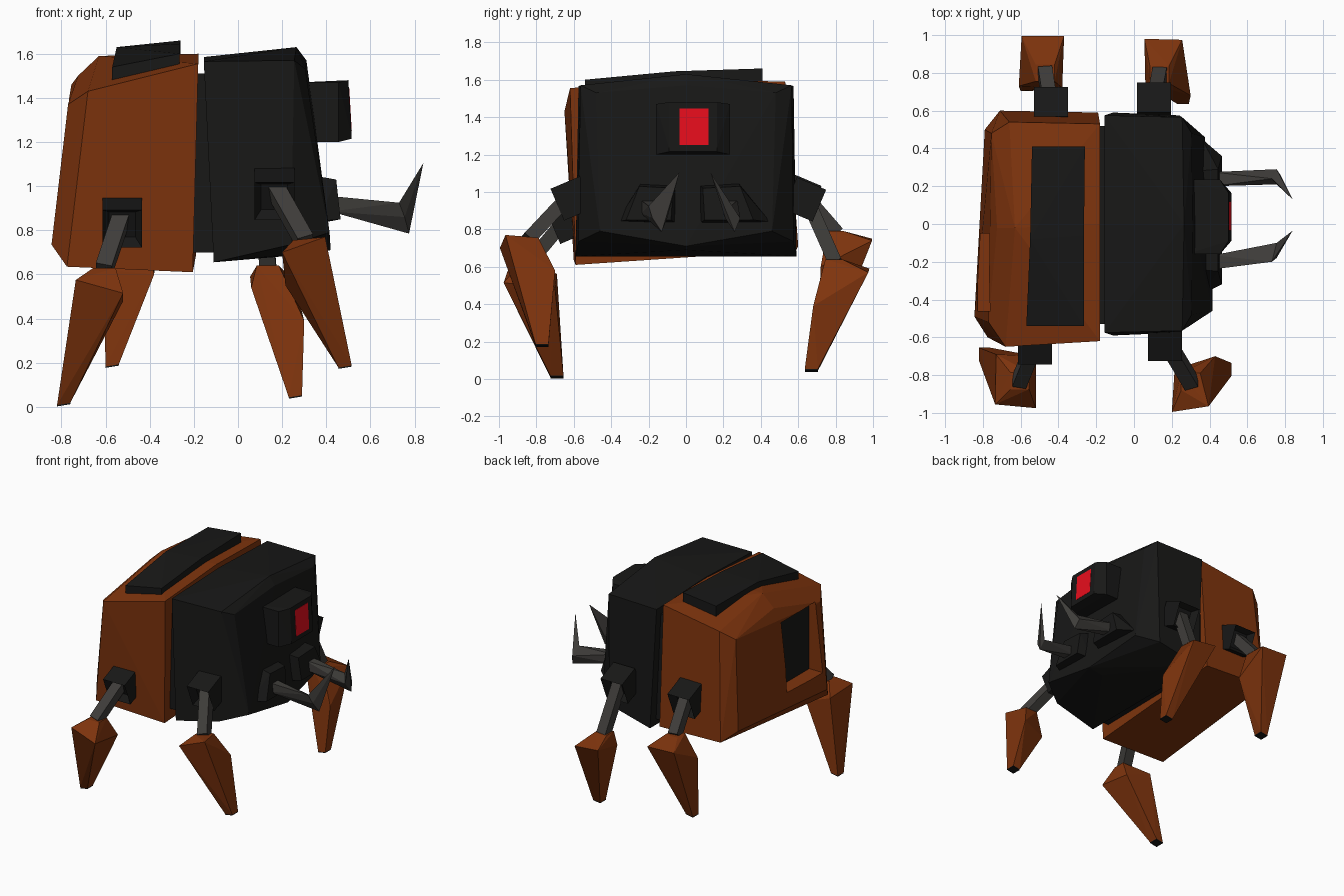
import bpy, bmesh
from mathutils import Vector, Matrix

if "Cube" in bpy.data.objects:
    bpy.data.objects.remove(bpy.data.objects["Cube"])


def mat(name, col):
    m = bpy.data.materials.new(name)
    m.diffuse_color = (*col, 1)
    m.use_nodes = True
    m.node_tree.nodes["Principled BSDF"].inputs["Base Color"].default_value = m.diffuse_color
    return m


ORANGE = mat("orange", (0.21, 0.034, 0.004))
BLACK = mat("black", (0.009, 0.009, 0.0085))
METAL = mat("metal", (0.05, 0.047, 0.043))
RED = mat("red", (0.8, 0.004, 0.012))


def obj(name, bm, m):
    bmesh.ops.recalc_face_normals(bm, faces=bm.faces)
    me = bpy.data.meshes.new(name)
    bm.to_mesh(me)
    bm.free()
    me.materials.append(m)
    o = bpy.data.objects.new(name, me)
    bpy.context.collection.objects.link(o)
    return o


def hulls(name, m, *groups):
    """One object made of a convex faceted block per point group."""
    bm = bmesh.new()
    for pts in groups:
        vs = [bm.verts.new(p) for p in pts]
        r = bmesh.ops.convex_hull(bm, input=vs)
        junk = {v for v in r["geom_interior"] + r["geom_unused"]
                if isinstance(v, bmesh.types.BMVert)}
        bmesh.ops.delete(bm, geom=list(junk), context="VERTS")
    bmesh.ops.dissolve_limit(bm, angle_limit=0.03, verts=bm.verts, edges=bm.edges)
    return obj(name, bm, m)


def rect(x, y0, y1, z0, z1):
    return [(x, y, z) for y in (y0, y1) for z in (z0, z1)]


def block(x0, x1, *r):
    return rect(x0, *r) + rect(x1, *r)


def bar(a, b, w):
    """Corner points of a square bar from a to b."""
    a, b = Vector(a), Vector(b)
    d = (b - a).normalized()
    s = Vector((1, 0, 0))
    s = (s - d * s.dot(d)).normalized()
    t = d.cross(s)
    return [p + (s * i + t * j) * w / 2 for p in (a, b) for i in (-1, 1) for j in (-1, 1)]


def socket(name, c, side):
    """Leg socket: block tilted outward and down, hollowed on its outer end."""
    d = Vector((0, side * 0.92, -0.39))
    up = Vector((0, side * 0.39, 0.92))
    rot = Matrix((Vector((1, 0, 0)), up, d)).transposed().to_4x4()
    bm = bmesh.new()
    bmesh.ops.create_cube(bm, size=1, matrix=Matrix.Translation(c) @ rot
                          @ Matrix.Diagonal((0.18, 0.185, 0.17, 1)))
    bm.normal_update()
    f = max(bm.faces, key=lambda f: f.calc_center_median().dot(d))
    bmesh.ops.inset_region(bm, faces=[f], thickness=0.03, use_even_offset=True)
    bmesh.ops.translate(bm, verts=f.verts, vec=-d * 0.05)
    obj(name, bm, BLACK)


# rear body: front ring, widest rear ring, inset rear cap
rear = hulls("rear_body", ORANGE, [
    (-.18, -.62, 1.555), (-.18, 0, 1.6), (-.18, .53, 1.59), (-.19, .59, .69), (-.205, -.59, .61),
    (-.68, -.65, 1.43), (-.63, -.02, 1.59), (-.66, .54, 1.52), (-.71, .6, .71), (-.775, -.6, .635),
    (-.77, -.52, 1.37), (-.725, -.02, 1.5), (-.755, .48, 1.46), (-.79, .5, .78), (-.845, -.49, .735)])

# recessed rear hatch
cut = hulls("hatch_cutter", ORANGE, block(-.95, -.7, -.46, -.05, .87, 1.39))
cut.hide_render = True
cut.hide_viewport = True
cut.display_type = "WIRE"
mod = rear.modifiers.new("hatch", "BOOLEAN")
mod.operation = "DIFFERENCE"
mod.solver = "EXACT"
mod.object = cut
hulls("hatch_panel", BLACK, block(-.715, -.69, -.46, -.05, .87, 1.39))

# bent plate on the back, in two halves
ends = [[(-.57, -.54, 1.54), (-.265, -.54, 1.6)],
        [(-.55, -.08, 1.63), (-.265, -.06, 1.645)],
        [(-.54, .41, 1.63), (-.26, .41, 1.66)]]
low = [[(x, y, z - .09) for x, y, z in e] for e in ends]
hulls("back_plate", BLACK, ends[0] + low[0] + ends[1] + low[1],
      ends[1] + low[1] + ends[2] + low[2])

# neck between the body halves
hulls("neck", BLACK, block(-.25, -.08, -.53, .52, .7, 1.51))

# head
head = [(-.155, 0, 1.585), (.265, 0, 1.63), (.31, 0, 1.57), (.42, 0, .71), (.3, 0, .69), (-.11, 0, .655)]
for s, lower in ((-1, .415), (1, .375)):
    head += [(-.155, s * .575, 1.565), (.255, s * .565, 1.57), (.305, s * .48, 1.53),
             (lower, s * .46, .79), (.24, s * .575, .735), (-.11, s * .59, .655)]
hulls("head", BLACK, head)

# eye
hulls("eye_housing", BLACK, block(.28, .455, -.16, .235, 1.2, 1.47)
      + rect(.5, -.09, .165, 1.47, 1.48) + rect(.515, -.09, .165, 1.215, 1.23))
hulls("eye", RED, rect(.48, -.035, .12, 1.25, 1.445) + rect(.5155, -.035, .12, 1.25, 1.251)
      + rect(.504, -.035, .12, 1.444, 1.445))

# tusks: base, arm to the elbow, spike to the tip
for name, y, out, inn in (("right", -.2, -.37, -.05), ("left", .24, .45, .07)):
    s = -1 if y < 0 else 1
    hulls(name + "_tusk_base", BLACK,
          [(.36, out, .84), (.36, inn, .83), (.33, inn, 1.04), (.33, y + s * .04, 1.05),
           (.465, y + s * .12, .85), (.465, inn + s * .03, .85), (.445, inn + s * .02, 1.02),
           (.445, y + s * .05, 1.03)])
    e = y + (.07 if s < 0 else .02)
    elbow = [(.73, y, .925), (.755, e - .05, .86), (.755, e + .03, .86), (.775, e, .785)]
    tip = (.84, y + .165 if s < 0 else y - .11, 1.105)
    hulls(name + "_tusk", METAL, rect(.42, y - .04, y + .035, .885, .955) + elbow, elbow + [tip])

# legs: socket centre, knee, wide ring of the foot, toe
legs = {
    "rear_right": ((-.525, -.63, .84), (-.605, -.83, .63),
                   [(-.735, -.955, .575), (-.52, -.975, .515), (-.52, -.7, .48), (-.73, -.69, .56)], (-.79, -.69, .005)),
    "front_right": ((.165, -.61, .965), (.3, -.835, .755),
                    [(.2, -.995, .7), (.395, -.965, .77), (.43, -.7, .58), (.215, -.77, .55)], (.485, -.77, .175)),
    "front_left": ((.105, .635, .96), (.135, .79, .64),
                   [(.055, .98, .59), (.255, .975, .57), (.3, .68, .39), (.06, .74, .54)], (.26, .67, .04)),
    "rear_left": ((-.44, .61, .98), (-.47, .8, .79),
                  [(-.595, .995, .75), (-.37, .995, .74), (-.38, .72, .6), (-.61, .73, .62)], (-.57, .74, .18)),
}
for name, (c, knee, ring, toe) in legs.items():
    side = 1 if c[1] > 0 else -1
    c, knee, toe = Vector(c), Vector(knee), Vector(toe)
    socket(name + "_socket", c, side)
    hulls(name + "_strut", METAL, bar(c + Vector((0, 0, .03)), knee + (knee - c) * .04, .075))
    collar = [knee + Vector((i * .05, j * .045, 0)) for i in (-1, 1) for j in (-1, 1)]
    sole = [toe + Vector((i * .03, j * .035, .008 + i * .005)) for i in (-1, 1) for j in (-1, 1)]
    hulls(name + "_foot", ORANGE, collar + ring + sole)
    hulls(name + "_toe", BLACK, sole + [p - Vector((0, 0, .006)) for p in sole])
